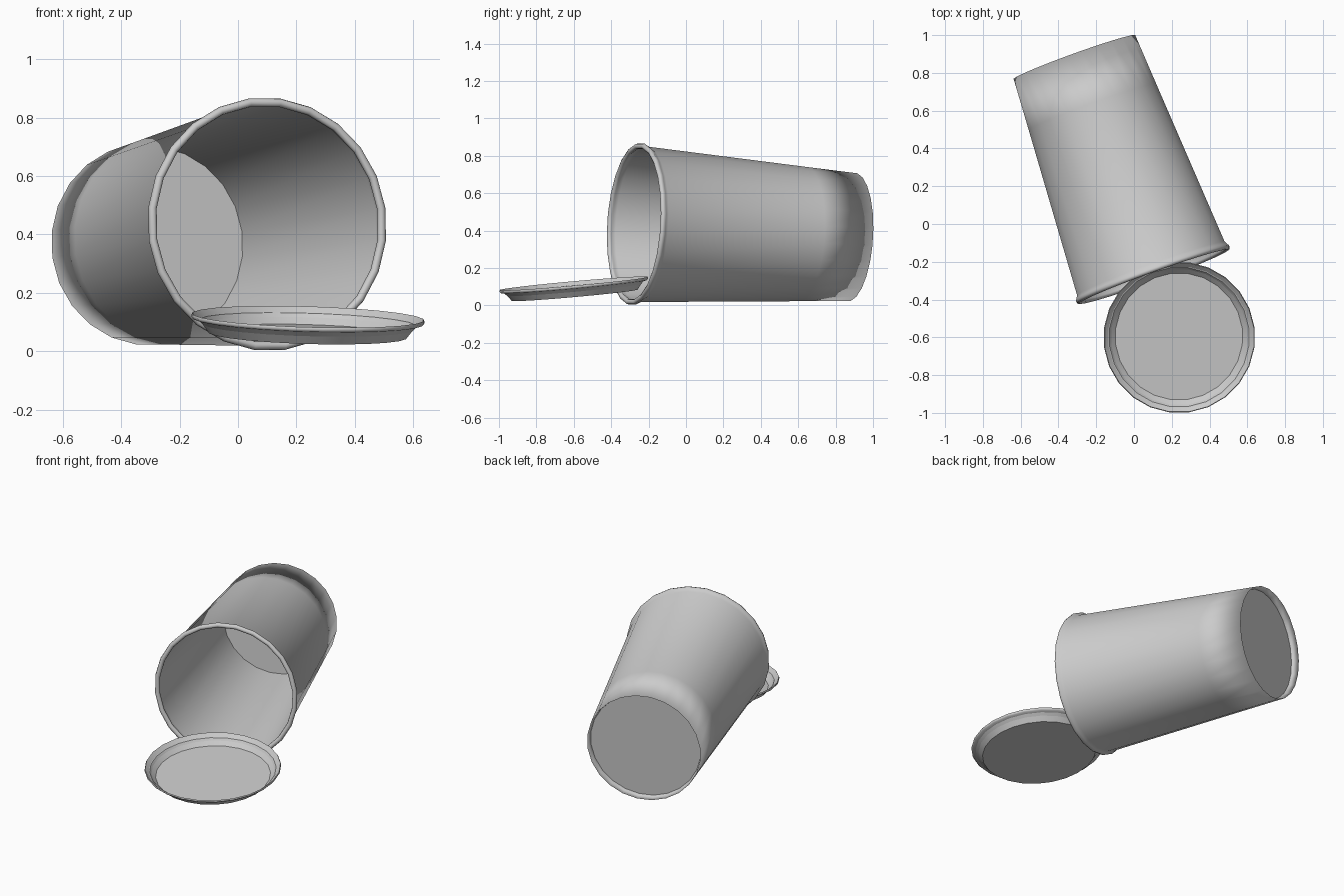
import bpy
import bmesh
import math
from mathutils import Vector

cube = bpy.data.objects.get("Cube")
if cube:
    bpy.data.objects.remove(cube, do_unlink=True)

SIDES = 24

# Single flat colour
grey = bpy.data.materials.new("light_grey")
grey.use_nodes = True
colour = (0.6, 0.6, 0.6, 1.0)
grey.diffuse_color = colour
grey.node_tree.nodes["Principled BSDF"].inputs["Base Color"].default_value = colour


def lathe(name, profile, sharp_rings, location, rotation):
    """Turn a (radius, height) profile round z and cap both ends."""
    bm = bmesh.new()
    rings = []
    for r, z in profile:
        angles = [(i + 0.5) * math.tau / SIDES for i in range(SIDES)]
        rings.append([bm.verts.new((r * math.cos(a), r * math.sin(a), z)) for a in angles])
    for a, b in zip(rings, rings[1:]):
        for i in range(SIDES):
            j = (i + 1) % SIDES
            bm.faces.new((a[i], a[j], b[j], b[i]))
    bm.faces.new(rings[0])
    bm.faces.new(rings[-1])
    bmesh.ops.recalc_face_normals(bm, faces=bm.faces)
    for f in bm.faces:
        f.smooth = True
    for k in sharp_rings:
        ring = rings[k]
        for i in range(SIDES):
            bm.edges.get((ring[i], ring[(i + 1) % SIDES])).smooth = False
    mesh = bpy.data.meshes.new(name)
    bm.to_mesh(mesh)
    bm.free()
    mesh.materials.append(grey)
    obj = bpy.data.objects.new(name, mesh)
    bpy.context.collection.objects.link(obj)
    obj.location = location
    obj.rotation_mode = 'QUATERNION'
    obj.rotation_quaternion = rotation
    return obj


# Tipped cup: recessed base, tapered wall, rolled lip, inner wall and floor
mouth = Vector((0.10, -0.265, 0.435))
base = Vector((-0.315, 0.883, 0.365))
axis = base - mouth
length = axis.length
lip_r, tube = 0.42, 0.015
lip = []
for step in range(7):
    a = math.radians(60 - 50 * step)
    lip.append((lip_r + tube * math.cos(a), tube * math.sin(a)))
outer = [(0.335, length - 0.045), (0.345, length), (0.362, length * 0.77), (0.419, 0.03)]
inner = [(0.409, 0.03), (0.334, length - 0.052)]
cup_profile = outer + lip + inner
lathe("cup", cup_profile, [0, len(cup_profile) - 1], mouth,
      axis.to_track_quat('Z', 'Y'))

# Shallow dished lid leaning on the cup mouth
lid_profile = [(0.34, 0.0), (0.372, 0.042), (0.395, 0.047), (0.402, 0.056),
               (0.398, 0.063), (0.338, 0.006)]
tilt = Vector((0, 0, 1)).rotation_difference(Vector((0.03, -0.09, 1)))
lathe("lid", lid_profile, [0, 1, 4, 5], (0.238, -0.595, 0.055), tilt)
